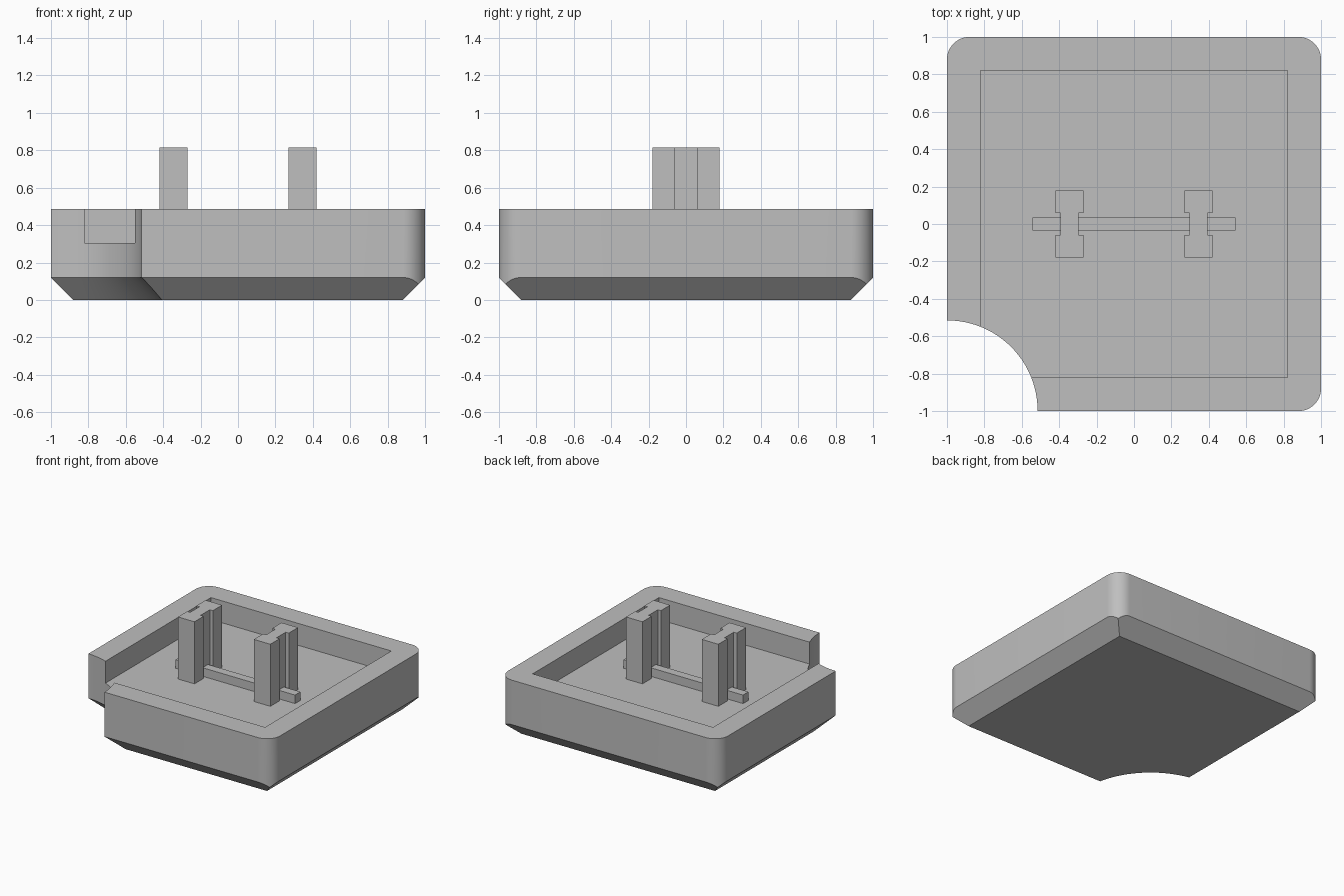
import bpy, bmesh
from math import cos, sin, pi, radians

old = bpy.data.objects.get("Cube")
if old:
    bpy.data.objects.remove(old, do_unlink=True)

grey = bpy.data.materials.new("light grey plastic")
grey.use_nodes = True
colour = (0.52, 0.52, 0.52, 1)
grey.diffuse_color = colour
grey.node_tree.nodes["Principled BSDF"].inputs["Base Color"].default_value = colour

CHAMFER, TOP, FLOOR, STEM_TOP = 0.12, 0.485, 0.305, 0.815


def loft(name, rings):
    """Closed solid through equal-sized rings of points, listed bottom to top."""
    bm = bmesh.new()
    loops = [[bm.verts.new(p) for p in ring] for ring in rings]
    n = len(loops[0])
    bm.faces.new(loops[0][::-1])
    bm.faces.new(loops[-1])
    for low, high in zip(loops, loops[1:]):
        for i in range(n):
            j = (i + 1) % n
            bm.faces.new((low[i], low[j], high[j], high[i]))
    bmesh.ops.recalc_face_normals(bm, faces=bm.faces)
    mesh = bpy.data.meshes.new(name)
    bm.to_mesh(mesh)
    bm.free()
    mesh.materials.append(grey)
    obj = bpy.data.objects.new(name, mesh)
    bpy.context.collection.objects.link(obj)
    return obj


def prism(name, outline, z0, z1):
    return loft(name, [[(x, y, z) for x, y in outline] for z in (z0, z1)])


def rect(hx, hy):
    return [(-hx, -hy), (hx, -hy), (hx, hy), (-hx, hy)]


def circle(cx, cy, r, n):
    return [(cx + r * cos(2 * pi * i / n), cy + r * sin(2 * pi * i / n)) for i in range(n)]


def rounded_square(half, r, steps):
    pts = []
    for k, (sx, sy) in enumerate([(1, 1), (-1, 1), (-1, -1), (1, -1)]):
        for i in range(steps + 1):
            a = pi / 2 * (k + i / steps)
            pts.append((sx * (half - r) + r * cos(a), sy * (half - r) + r * sin(a)))
    return pts


def cut(target, cutter, operation):
    cutter.hide_render = True
    mod = target.modifiers.new(cutter.name, 'BOOLEAN')
    mod.operation, mod.object, mod.solver = operation, cutter, 'EXACT'
    bpy.context.view_layer.objects.active = target
    bpy.ops.object.modifier_apply(modifier=mod.name)
    bpy.data.objects.remove(cutter, do_unlink=True)


# Tray: rounded block, its lower edge chamfered by an inverted pyramid
tray = prism("tray", rounded_square(1, CHAMFER, 12), -0.1, TOP)
pyramid = loft("chamfer_cutter", [[(x, y, z) for x, y in rect(h, h)]
               for z, h in ((0, 1 - CHAMFER), (0.6, 1.6 - CHAMFER))])
cut(tray, pyramid, 'INTERSECT')

# Round bite out of the front right corner, flaring along the chamfer
R, LOW = 0.485, 0.05
bite = loft("corner_cutter", [[(x, y, z) for x, y in circle(-1, -1, r, 96)]
            for z, r in ((-LOW, R + CHAMFER + LOW), (CHAMFER, R), (0.7, R))])
cut(tray, bite, 'DIFFERENCE')

# Square pocket
cut(tray, prism("pocket_cutter", rect(0.82, 0.82), FLOOR, 0.7), 'DIFFERENCE')

# Two upright stems with a shallow groove on each side
quarter = [(0.075, -0.18), (0.075, -0.06), (0.047, -0.06)]
right_half = quarter + [(x, -y) for x, y in reversed(quarter)]
section = right_half + [(-x, -y) for x, y in right_half]
for name, side in (("left_stem", 1), ("right_stem", -1)):
    prism(name, [(x + side * 0.345, y) for x, y in section], FLOOR - 0.02, STEM_TOP)

# Low rib joining the stems
prism("rib", rect(0.543, 0.035), FLOOR - 0.02, FLOOR + 0.07)

# Smooth the curved walls, keep the edges crisp
bpy.ops.object.select_all(action='DESELECT')
tray.select_set(True)
bpy.context.view_layer.objects.active = tray
bpy.ops.object.shade_smooth_by_angle(angle=radians(25))
